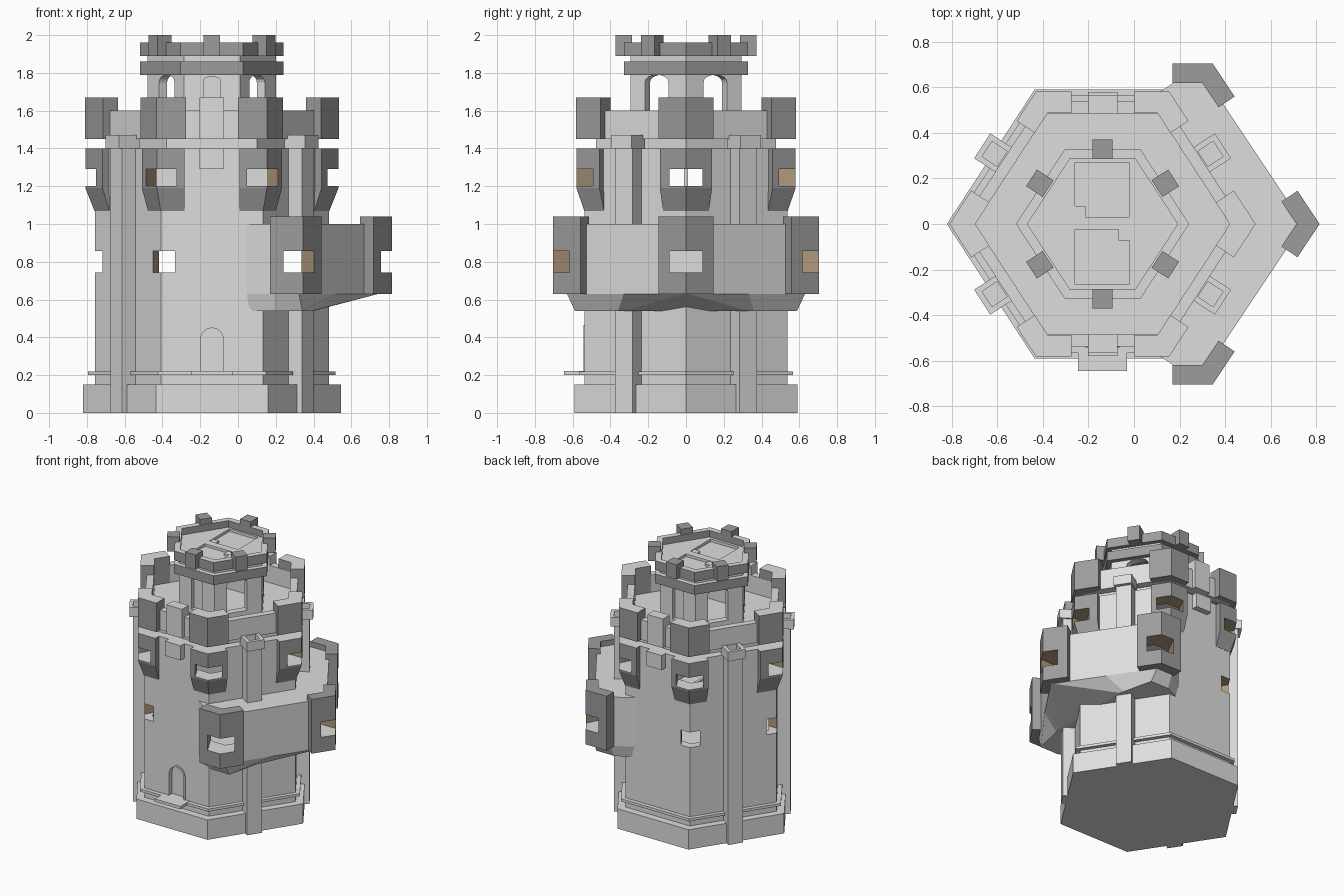
import bpy, bmesh, math
from mathutils import Vector

if "Cube" in bpy.data.objects:
    bpy.data.objects.remove(bpy.data.objects["Cube"])

CX = -0.138                      # tower axis
LIGHT, DARK, TAN = 0, 1, 2
MATS = []
for label, col in (("light stone", (0.73, 0.73, 0.73)), ("dark stone", (0.335, 0.335, 0.335)),
                   ("tan reveal", (0.45, 0.335, 0.21))):
    m = bpy.data.materials.new(label)
    m.diffuse_color = (*col, 1)
    m.use_nodes = True
    m.node_tree.nodes["Principled BSDF"].inputs["Base Color"].default_value = m.diffuse_color
    MATS.append(m)

def u(deg):
    return Vector((math.cos(math.radians(deg)), math.sin(math.radians(deg))))

C = Vector((CX, 0))

# ---- plan outlines -------------------------------------------------------
def hexa(r):
    """Hexagon slightly stretched along x."""
    return [C + Vector((x * r, y * r)) for x, y in
            ((1, 0), (0.435, 0.866), (-0.435, 0.866), (-1, 0), (-0.435, -0.866), (0.435, -0.866))]

def rect(a, r0, r1, w):
    s = u(a + 90) * (w / 2)
    return [C + u(a) * r0 - s, C + u(a) * r1 - s, C + u(a) * r1 + s, C + u(a) * r0 + s]

def box(x0, x1, y0, y1):
    return [(x0, y0), (x1, y0), (x1, y1), (x0, y1)]

def mirror_y(pts):
    return pts + [(x, -y) for x, y in reversed(pts) if y > 1e-6]

def chevron(v, a1, a2, l, t):
    """L-shaped corner wall: two arms of length l and thickness t."""
    d1, d2 = u(a1), u(a2)
    b = (d1 + d2).normalized()
    n1, n2 = (b - d1 * b.dot(d1)), (b - d2 * b.dot(d2))
    s = n1.length
    n1.normalize()
    n2.normalize()
    return [v + d1 * l, v, v + d2 * l, v + d2 * l + n2 * t, v + b * t / s, v + d1 * l + n1 * t]

def opening(v, a1, a2, l, depth):
    """Corner window plan: widens past the vertex and runs inward."""
    b = (u(a1) + u(a2)).normalized()
    p1, p2, o = v + u(a1) * l, v + u(a2) * l, b * -0.05
    return [p1 + o, v + o, p2 + o, p2 + b * depth, p1 + b * depth]

def hex_corner(k, r):
    h = hexa(r)
    ang = [math.degrees(math.atan2(*(h[j % 6] - h[k]).yx)) for j in (k + 1, k - 1)]
    return h[k], ang[0], ang[1]

# ---- solids --------------------------------------------------------------
def at(pts, z):
    return [Vector((p[0], p[1], z)) for p in pts]

def make(name, lofts, mat=LIGHT, top=None, bottom=None):
    """Each loft is (loop, loop) or, for a hollow ring, (outer, outer, inner, inner)."""
    bm = bmesh.new()
    for loft in lofts:
        L = [[bm.verts.new(p) for p in loop] for loop in loft]
        n = len(L[0])
        for i in range(n):
            j = (i + 1) % n
            bm.faces.new((L[0][i], L[0][j], L[1][j], L[1][i]))
            if len(L) == 4:
                bm.faces.new((L[2][j], L[2][i], L[3][i], L[3][j]))
                bm.faces.new((L[1][i], L[1][j], L[3][j], L[3][i]))
                bm.faces.new((L[0][j], L[0][i], L[2][i], L[2][j]))
        if len(L) == 2:
            bm.faces.new(L[0][::-1])
            bm.faces.new(L[1])
    bmesh.ops.recalc_face_normals(bm, faces=bm.faces[:])
    bm.normal_update()
    for f in bm.faces:
        f.material_index = mat
        if top is not None and f.normal.z > 0.5:
            f.material_index = top
        if bottom is not None and f.normal.z < -0.5:
            f.material_index = bottom
    me = bpy.data.meshes.new(name)
    bm.to_mesh(me)
    bm.free()
    for m in MATS:
        me.materials.append(m)
    ob = bpy.data.objects.new(name, me)
    bpy.context.collection.objects.link(ob)
    return ob

def prism(name, pts, z0, z1, mat=LIGHT, top=None):
    return make(name, [(at(pts, z0), at(pts, z1))], mat, top)

def ring(name, outer, inner, z0, z1, mat=LIGHT, top=None):
    return make(name, [(at(outer, z0), at(outer, z1), at(inner, z0), at(inner, z1))], mat, top)

def cut(ob, *cutters):
    bpy.context.view_layer.objects.active = ob
    for c in cutters:
        m = ob.modifiers.new("cut", 'BOOLEAN')
        m.operation, m.solver, m.object = 'DIFFERENCE', 'EXACT', c
        bpy.ops.object.modifier_apply(modifier=m.name)

def arch(a, r, w, z0, z1, rise, n=8):
    prof = [(-w / 2, z0), (w / 2, z0)]
    prof += [(w / 2 * math.cos(math.pi * k / n), z1 - rise + rise * math.sin(math.pi * k / n))
             for k in range(n + 1)]
    return [Vector((*(C + u(a) * r + u(a + 90) * s), z)) for s, z in prof]

DIAGONALS = (33, 147, 213, 327)  # directions the slanted walls face

# ---- cutters -------------------------------------------------------------
room = prism("tower_room_cutter", hexa(0.55), 0.70, 1.38)
hall = prism("balcony_room_cutter",
             mirror_y([(0.66, 0), (0.29, 0.565), (0.20, 0.565), (-0.10, 0.45)]), 0.701, 0.95)
turrets = [(Vector((0.815, 0)), 123.7, -123.7),
           (Vector((0.345, 0.705)), 180, -56.3), (Vector((0.345, -0.705)), 180, 56.3)]
low = [opening(*t, 0.105, 0.24) for t in turrets]
low += [opening(*hex_corner(k, 0.62), 0.075, 0.16) for k in (2, 3, 4)]
low_windows = make("low_window_cutter", [(at(p, 0.742), at(p, 0.857)) for p in low], TAN, None, LIGHT)
high = [opening(*hex_corner(k, 0.67), 0.105, 0.22) for k in range(6)]
high_windows = make("high_window_cutter", [(at(p, 1.2), at(p, 1.292)) for p in high], TAN, None, LIGHT)
door_hole = make("door_cutter", [(arch(270, 0.505, 0.12, 0.222, 0.45, 0.06),
                                  arch(270, 0.7, 0.12, 0.222, 0.45, 0.06))])
arches = make("arch_cutter", [(arch(a, 0.2, 0.15, 1.54, 1.79, 0.04), arch(a, 0.45, 0.15, 1.54, 1.79, 0.04))
                              for a in DIAGONALS])
niches = make("niche_cutter", [(arch(a, 0.262, 0.09, 1.54, 1.78, 0.02), arch(a, 0.45, 0.09, 1.54, 1.78, 0.02))
                               for a in (90, 270)])
hatch_hole = make("hatch_cutter", [(at(box(-0.26, -0.02, y, y + 0.24), 1.89),
                                    at(box(-0.26, -0.02, y, y + 0.24), 2.1)) for y in (0.03, -0.265)])

# ---- plinth and main body ------------------------------------------------
prism("plinth", hexa(0.683), 0, 0.15)
ring("lower_cornice", hexa(0.655), hexa(0.6), 0.20, 0.22)
body = prism("tower_body", hexa(0.62), 0.14, 1.40)
cut(body, room, hall, low_windows, high_windows, door_hole)
prism("upper_partition", box(-0.5, 0.22, -0.01, 0.01), 1.1, 1.39)
prism("lower_partition", box(-0.11, -0.09, -0.45, 0.45), 0.69, 0.96)

# ---- doorway -------------------------------------------------------------
prism("door_landing", box(-0.245, -0.03, -0.645, -0.52), 0.20, 0.222)
make("door_frame", [(arch(270, 0.53, 0.15, 0.222, 0.465, 0.075), arch(270, 0.542, 0.15, 0.222, 0.465, 0.075),
                     arch(270, 0.53, 0.12, 0.222, 0.45, 0.06), arch(270, 0.542, 0.12, 0.222, 0.45, 0.06))])

# ---- projecting balcony with its tapered underside -----------------------
plan = mirror_y([(0.743, 0), (0.323, 0.63), (0.19, 0.63), (0.02, 0.52)])
rim = mirror_y([(0.743, 0), (0.735, 0.012), (0.523, 0.33), (0.323, 0.63), (0.19, 0.63), (0.02, 0.52)])
foot = mirror_y([(0.40, 0), (0.40, 0.33), (0.393, 0.36), (0.34, 0.588), (0.19, 0.588), (0.02, 0.51)])
balcony = prism("balcony", plan, 0.63, 1.0)
cut(balcony, hall, low_windows, room)
make("balcony_corbel", [(at(foot, 0.54), at(rim, 0.63))])
for i, t in enumerate(turrets):
    ob = prism(f"balcony_turret_{i}", chevron(*t, 0.175, 0.085), 0.63, 1.04, DARK)
    cut(ob, low_windows)
# roof over the part of the balcony that meets the tower
prism("balcony_roof", [(0.1 + (x - 0.1) * 0.95, y * 0.95) for x, y in plan], 0.95, 0.998)

# ---- corner bays and corner battlements ----------------------------------
for k in range(6):
    arm = 0.165 if k in (0, 3) else 0.145
    wide = chevron(*hex_corner(k, 0.67), arm, 0.09)
    slim = chevron(*hex_corner(k, 0.622), arm - 0.02, 0.04)
    bay = prism(f"corner_bay_{k}", wide, 1.19, 1.40, DARK, LIGHT)
    cut(bay, high_windows)
    make(f"bay_corbel_{k}", [(at(slim, 1.07), at(wide, 1.19))], DARK)
    prism(f"corner_battlement_{k}", chevron(*hex_corner(k, 0.672), arm + 0.01, 0.095), 1.45, 1.67, DARK, LIGHT)

# ---- deck and parapet ----------------------------------------------------
prism("deck_neck", hexa(0.55), 1.39, 1.46)
prism("deck_floor", hexa(0.59), 1.45, 1.47)
ring("deck_parapet", hexa(0.62), hexa(0.56), 1.45, 1.60)
for label, a in (("front", 270), ("back", 90)):
    prism(f"{label}_battlement", rect(a, 0.485, 0.565, 0.13), 1.45, 1.67)
    prism(f"{label}_box", rect(a, 0.53, 0.58, 0.13), 1.29, 1.40)

# ---- wall shafts with open heads -----------------------------------------
for i, a in enumerate(DIAGONALS):
    spans = ((0, 0.545), (0.99, 1.41)) if a in (33, 327) else ((0, 1.41),)
    for j, (z0, z1) in enumerate(spans):
        prism(f"wall_shaft_{i}_{j}", rect(a, 0.50, 0.605, 0.11), z0, z1)
    ring(f"shaft_head_{i}", rect(a, 0.50, 0.63, 0.13), rect(a, 0.525, 0.605, 0.08), 1.40, 1.47)

# ---- upper lantern -------------------------------------------------------
shaft = ring("lantern_wall", hexa(0.34), hexa(0.28), 1.46, 1.80)
cut(shaft, arches, niches)
prism("lantern_band", hexa(0.38), 1.79, 1.86, DARK, LIGHT)
roof = prism("lantern_roof", hexa(0.34), 1.85, 1.91)
cut(roof, hatch_hole)
ring("lantern_parapet", hexa(0.38), hexa(0.33), 1.89, 1.96, DARK, LIGHT)
for i, a in enumerate(DIAGONALS + (90, 270)):
    prism(f"lantern_merlon_{i}", rect(a, 0.285, 0.372, 0.087), 1.89, 2.0, DARK)
prism("hatch_block_back", box(-0.26, -0.212, 0.03, 0.078), 1.885, 1.905)
prism("hatch_block_front", box(-0.068, -0.02, -0.073, -0.025), 1.885, 1.905)

for c in (room, hall, low_windows, high_windows, door_hole, arches, niches, hatch_hole):
    bpy.data.objects.remove(c)
